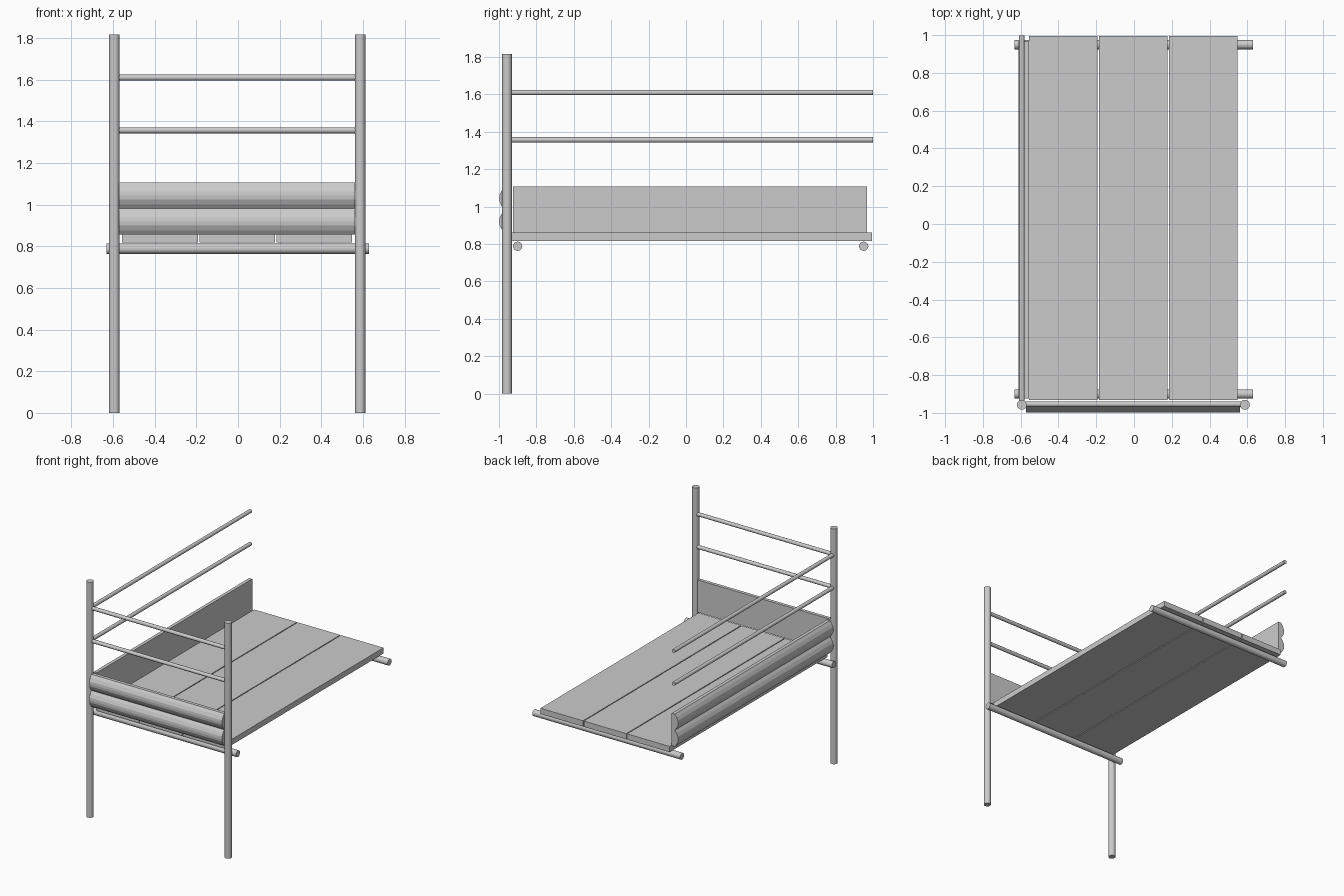
import bpy, math
from mathutils import Vector

if "Cube" in bpy.data.objects:
    bpy.data.objects.remove(bpy.data.objects["Cube"])


def rod(name, a, b, r, sides=16):
    a, b = Vector(a), Vector(b)
    d = b - a
    bpy.ops.mesh.primitive_cylinder_add(vertices=sides, radius=r, depth=d.length, location=(a + b) / 2)
    o = bpy.context.object
    o.name = name
    o.rotation_euler = d.to_track_quat('Z', 'Y').to_euler()
    bpy.ops.object.shade_smooth_by_angle(angle=math.radians(40))
    return o


def box(name, x0, x1, y0, y1, z0, z1):
    bpy.ops.mesh.primitive_cube_add(size=1, location=((x0 + x1) / 2, (y0 + y1) / 2, (z0 + z1) / 2))
    o = bpy.context.object
    o.name = name
    o.scale = (x1 - x0, y1 - y0, z1 - z0)
    return o


def log_siding(name, place, start, end, z0=0.857, height=0.25):
    # flat back, two rounded half-log bulges on the outside
    h = height / 2
    prof = [(0.0, z0 + height)]
    for i in (1, 0):
        for t, d in ((1, 0.026), (0.69, 0.041), (0.3, 0.053), (0, 0.055), (-0.3, 0.053), (-0.69, 0.041), (-1, 0.026)):
            p = (d, z0 + h * (i + 0.5) + t * h / 2)
            if p != prof[-1]:
                prof.append(p)
    prof.append((0.0, z0))
    n = len(prof)
    verts = [place(s, d, z) for s in (start, end) for d, z in prof]
    faces = [(i, (i + 1) % n, n + (i + 1) % n, n + i) for i in range(n)]
    faces += [tuple(range(n))[::-1], tuple(range(n, 2 * n))]
    me = bpy.data.meshes.new(name)
    me.from_pydata(verts, [], faces)
    me.validate()
    o = bpy.data.objects.new(name, me)
    bpy.context.collection.objects.link(o)
    # consistent outward normals
    bpy.context.view_layer.objects.active = o
    bpy.ops.object.select_all(action='DESELECT')
    o.select_set(True)
    bpy.ops.object.mode_set(mode='EDIT')
    bpy.ops.mesh.select_all(action='SELECT')
    bpy.ops.mesh.normals_make_consistent(inside=False)
    bpy.ops.object.mode_set(mode='OBJECT')
    return o


# Tall posts
for side, x in (("left", -0.594), ("right", 0.587)):
    rod(side + "_post", (x, -0.957, 0), (x, -0.957, 1.817), 0.026)

# Cross beams under the deck
for end, y in (("front", -0.90), ("back", 0.95)):
    rod(end + "_beam", (-0.632, y, 0.788), (0.63, y, 0.788), 0.025)

# Deck planks
for i in range(3):
    x = -0.556 + i * 0.37
    box("deck_plank_%d" % (i + 1), x, x + 0.363, -0.933, 0.994, 0.817, 0.861)

# Guard rails along the front and the left side
for level, z in (("lower", 1.357), ("upper", 1.61)):
    rod(level + "_front_rail", (-0.594, -0.954, z), (0.587, -0.954, z), 0.0145, 12)
    rod(level + "_side_rail", (-0.594, -0.957, z), (-0.594, 0.999, z), 0.0145, 12)

# Log siding boards below the rails
log_siding("front_board", lambda s, d, z: (s, -0.944 - d, z), -0.572, 0.562)
log_siding("side_board", lambda s, d, z: (-0.556 - d, s, z), -0.925, 0.968)
